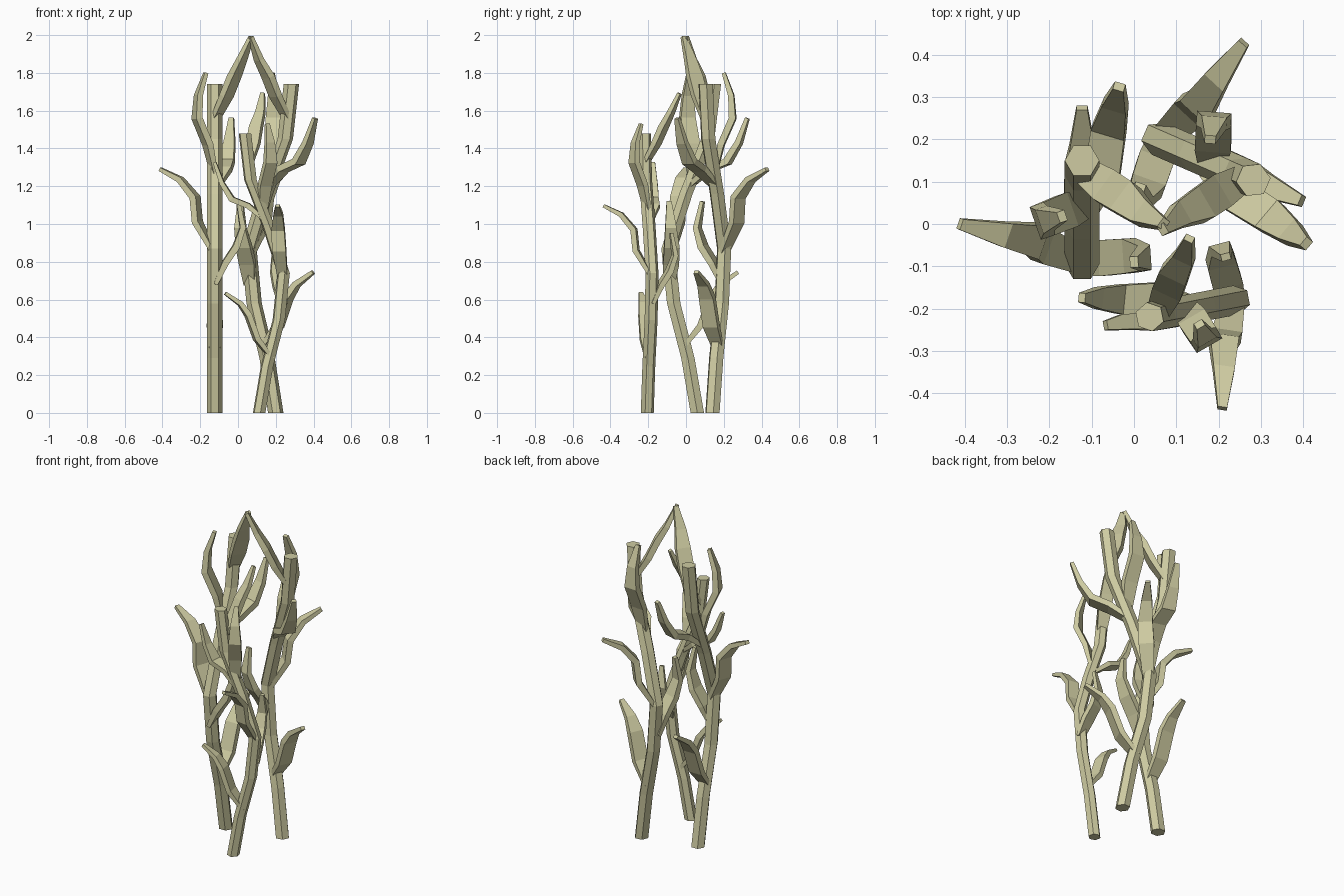
import bpy, bmesh, math
from mathutils import Vector, Matrix

if "Cube" in bpy.data.objects:
    bpy.data.objects.remove(bpy.data.objects["Cube"])

mat = bpy.data.materials.new("pale_wood")
mat.diffuse_color = (0.62, 0.60, 0.36, 1)
mat.use_nodes = True
mat.node_tree.nodes["Principled BSDF"].inputs["Base Color"].default_value = mat.diffuse_color


def skin(name, rings):
    """Closed flat-shaded tube through a list of equal-sized rings."""
    bm = bmesh.new()
    loops = [[bm.verts.new(p) for p in r] for r in rings]
    n = len(loops[0])
    for a, b in zip(loops, loops[1:]):
        for i in range(n):
            j = (i + 1) % n
            bm.faces.new((a[i], a[j], b[j], b[i]))
    bm.faces.new(loops[0][::-1])
    bm.faces.new(loops[-1])
    bmesh.ops.recalc_face_normals(bm, faces=bm.faces)
    me = bpy.data.meshes.new(name)
    bm.to_mesh(me)
    bm.free()
    me.materials.append(mat)
    return me


BASE = Vector((-0.123, 0.06, 0))


# Six-sided stem, bending in one plane
def stem_mesh():
    offsets = [0, -0.05, -0.125, -0.155, -0.06, 0.055, 0.09]
    rings = []
    for k, dy in enumerate(offsets):
        rings.append([Vector((0.041 * math.cos(a), dy + 0.041 * math.sin(a), 0.29 * k))
                      for a in (i * math.pi / 3 for i in range(6))])
    return skin("stem", rings)


# Four-sided branch: broad in the middle, thin at the tip
WIDTH = [0.06, 0.085, 0.082, 0.06, 0.026]
THICK = [0.022, 0.034, 0.036, 0.03, 0.02]


def branch_mesh(name, pts):
    pts = [Vector(p) - BASE for p in pts]
    flat = pts[3] - pts[0]
    w = Vector((-flat.y, flat.x, 0)).normalized()
    rings = []
    for i, p in enumerate(pts):
        t = Vector((0, 0, 0))
        if i > 0:
            t += (p - pts[i - 1]).normalized()
        if i < 4:
            t += (pts[i + 1] - p).normalized()
        n = t.cross(w).normalized()
        a, b = w * WIDTH[i] / 2, n * THICK[i] / 2
        rings.append([p + a + b, p - a + b, p - a - b, p + a - b])
    return skin(name, rings)


BRANCHES = {
    "low_branch": [(-0.123, -0.02, 0.34), (-0.123, 0.075, 0.46), (-0.123, 0.13, 0.61),
                   (-0.123, 0.18, 0.68), (-0.123, 0.275, 0.745)],
    "inner_branch": [(-0.12, -0.09, 0.68), (-0.07, -0.08, 0.79), (-0.01, -0.075, 0.88),
                     (0.025, -0.08, 0.98), (0.0, -0.09, 1.12)],
    "outer_branch": [(-0.12, -0.09, 0.84), (-0.215, -0.05, 1.01), (-0.227, -0.04, 1.14),
                     (-0.305, -0.025, 1.235), (-0.412, 0.0, 1.29)],
    "back_branch": [(-0.123, 0.02, 1.2), (-0.075, 0.12, 1.29), (-0.06, 0.22, 1.33),
                    (-0.045, 0.28, 1.43), (-0.035, 0.325, 1.56)],
    "upper_branch": [(-0.123, 0.04, 1.25), (-0.16, 0.03, 1.42), (-0.217, 0.007, 1.56),
                     (-0.21, 0.01, 1.68), (-0.17, 0.018, 1.80)],
    "top_branch": [(-0.123, 0.13, 1.55), (-0.06, 0.085, 1.68), (-0.02, 0.06, 1.78),
                   (0.02, 0.025, 1.87), (0.07, 0.0, 1.99)],
}
parts = {"stem": stem_mesh()}
for name, pts in BRANCHES.items():
    parts[name] = branch_mesh(name, pts)

# Three copies of the same plant: left, back right and a smaller front one
for label, loc, angle, size in (("left", BASE, 0, 1),
                                ("right", Vector((0.20, 0.14, 0)), -113.5, 1),
                                ("front", Vector((0.112, -0.205, 0)), 101, 0.85)):
    for name, me in parts.items():
        ob = bpy.data.objects.new(f"{label}_{name}", me)
        bpy.context.collection.objects.link(ob)
        ob.matrix_world = (Matrix.Translation(loc) @ Matrix.Rotation(math.radians(angle), 4, 'Z')
                           @ Matrix.Scale(size, 4))
